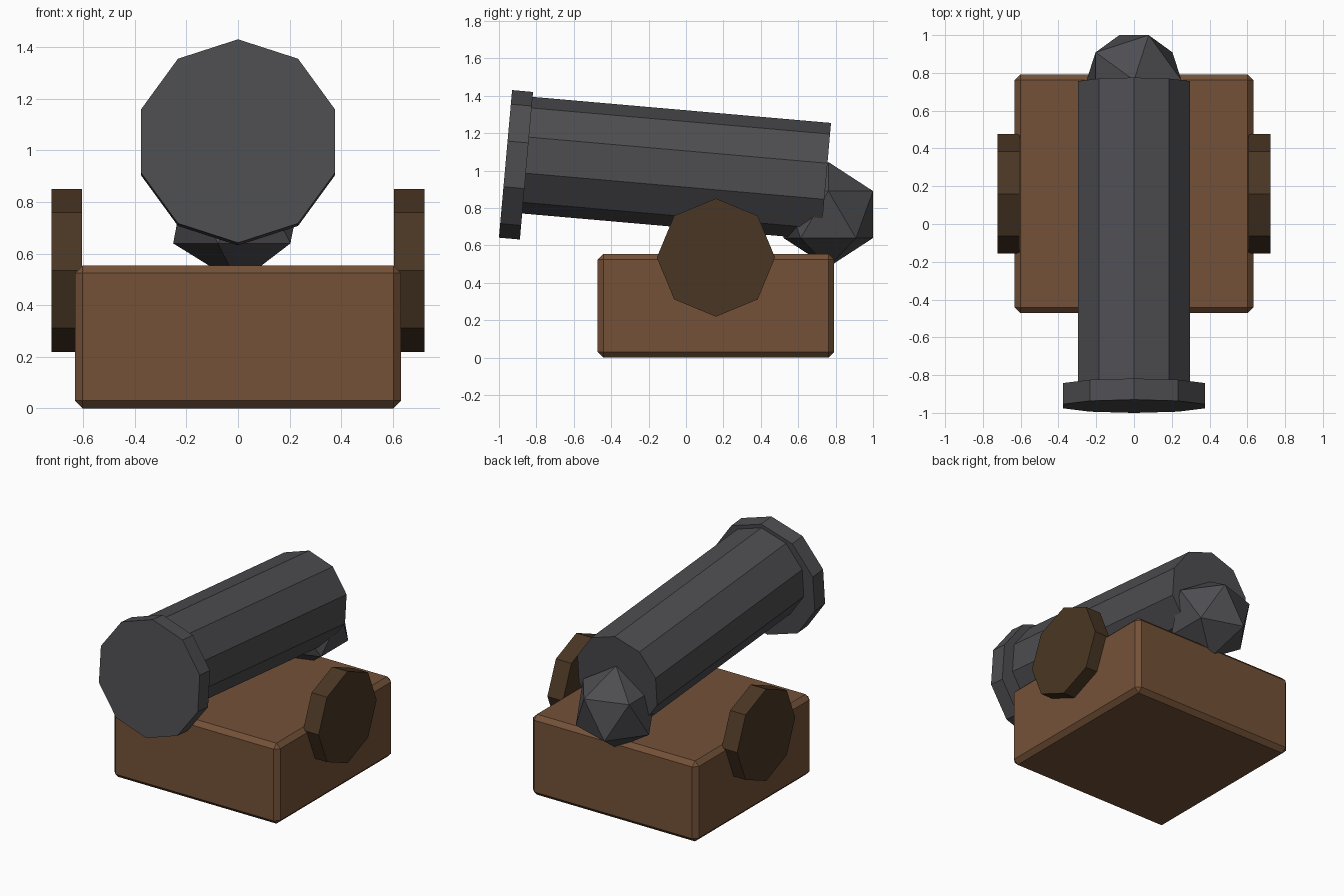
import bpy
import math
from mathutils import Vector

cube = bpy.data.objects.get("Cube")
if cube:
    bpy.data.objects.remove(cube, do_unlink=True)


def material(name, rgb):
    m = bpy.data.materials.new(name)
    m.use_nodes = True
    m.diffuse_color = (*rgb, 1)
    m.node_tree.nodes["Principled BSDF"].inputs["Base Color"].default_value = (*rgb, 1)
    return m


iron = material("dark iron", (0.075, 0.074, 0.082))
wood = material("brown wood", (0.175, 0.083, 0.04))
dark_wood = material("dark wood", (0.067, 0.037, 0.017))


def finish(name, mat):
    ob = bpy.context.object
    ob.name = name
    ob.data.materials.append(mat)
    return ob


def rod(name, start, end, radius, sides, mat):
    """Flat-sided cylinder between two points with a corner in the y-z plane."""
    start, end = Vector(start), Vector(end)
    axis = end - start
    if abs(axis.x) > abs(axis.y):
        rotation = (0, math.pi / 2, 0)
    else:
        rotation = (-math.atan2(axis.y, axis.z), 0, 0)
    bpy.ops.mesh.primitive_cylinder_add(
        vertices=sides, radius=radius, depth=axis.length,
        location=(start + end) / 2, rotation=rotation)
    return finish(name, mat)


# Carriage block with chamfered edges
bpy.ops.mesh.primitive_cube_add(size=1, location=(0, 0.16, 0.277))
carriage = finish("carriage", wood)
carriage.scale = (1.264, 1.264, 0.554)
bpy.ops.object.transform_apply(location=False, rotation=False, scale=True)
bevel = carriage.modifiers.new("chamfer", 'BEVEL')
bevel.width = 0.03
bevel.segments = 1

# Wheels on both sides
for side, label in ((1, "left"), (-1, "right")):
    rod(label + "_wheel", (side * 0.605, 0.16, 0.535),
        (side * 0.723, 0.16, 0.535), 0.316, 8, dark_wood)

# Tilted barrel with a muzzle ring set slightly lower
rod("barrel", (0, -0.90, 1.087), (0, 0.748, 0.943), 0.313, 10, iron)
rod("muzzle_ring", (0, -0.965, 1.036), (0, -0.853, 1.026), 0.396, 10, iron)

# Faceted knob at the rear
bpy.ops.mesh.primitive_ico_sphere_add(
    subdivisions=1, radius=0.281, location=(0, 0.761, 0.765))
finish("rear_knob", iron)
